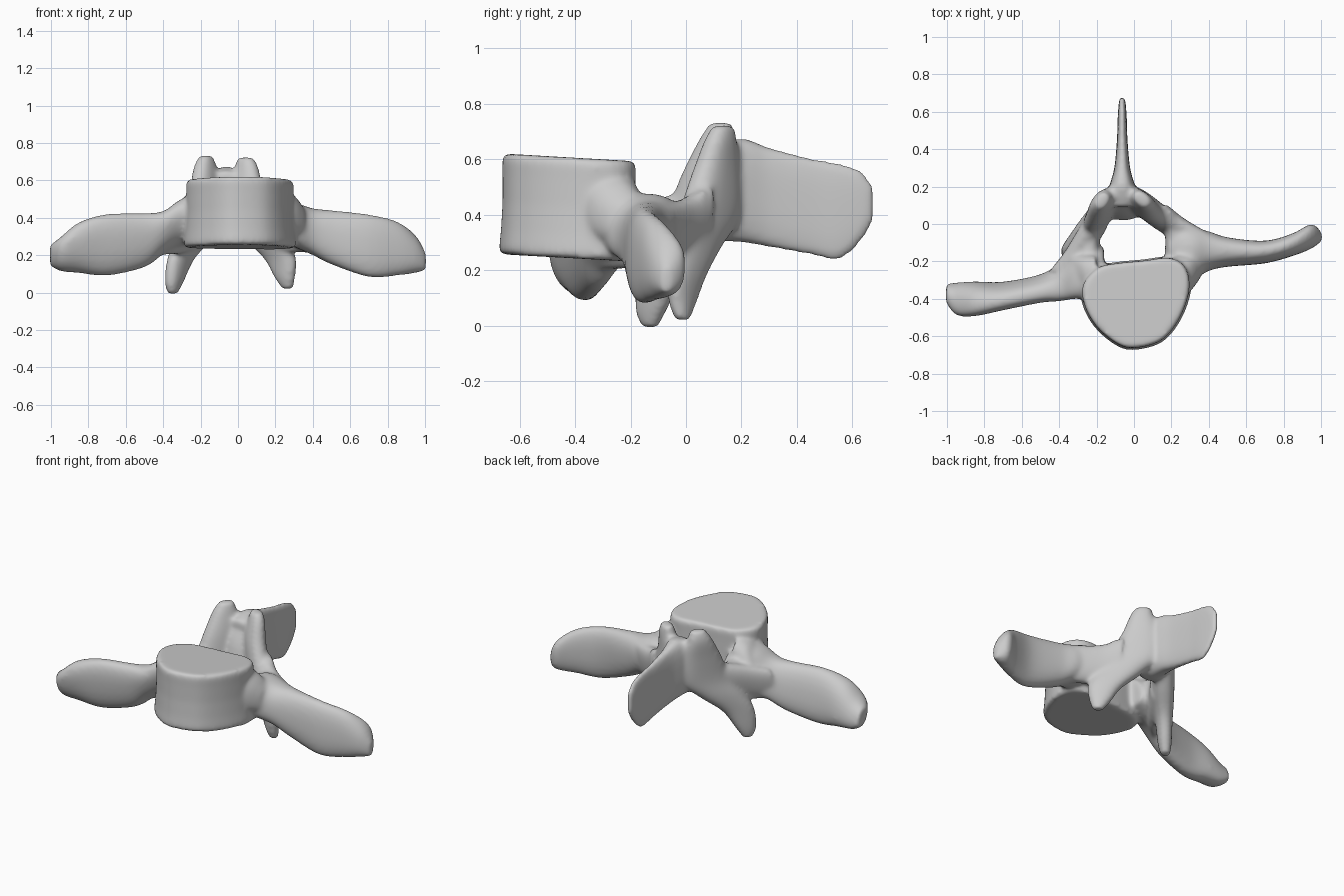
import bpy, bmesh, math
from mathutils import Vector as V

bm = bmesh.new()


def catmull(a, b, c, d, t):
    return 0.5 * (2*b + (c - a)*t + (2*a - 5*b + 4*c - d)*t*t + (3*b - a - 3*c + d)*t**3)


def skin(rings):
    """Closed tube through equal-sized rings of points."""
    vs = [[bm.verts.new(p) for p in r] for r in rings]
    n = len(vs[0])
    for r, s in zip(vs, vs[1:]):
        for i in range(n):
            bm.faces.new((r[i], r[(i+1) % n], s[(i+1) % n], s[i]))
    bm.faces.new(vs[0][::-1])
    bm.faces.new(vs[-1])


def loft(sections, power=2.4, n=24, sub=5):
    """Smooth loft; each section is (centre, half axis u, half axis v)."""
    sec = [[V(a) for a in s] for s in sections]
    sec = [sec[0]] + sec + [sec[-1]]
    smooth = []
    for i in range(1, len(sec) - 2):
        for k in range(sub):
            smooth.append([catmull(*(sec[i+j][m] for j in (-1, 0, 1, 2)), k/sub) for m in range(3)])
    smooth.append(sec[-1])
    rings = []
    for c, u, v in smooth:
        ring = []
        for k in range(n):
            a = 2*math.pi*k/n
            x, y = math.cos(a), math.sin(a)
            f = (abs(x)**power + abs(y)**power)**(-1/power)
            ring.append(c + u*x*f + v*y*f)
        rings.append(ring)
    skin(rings)


# Vertebral body: rounded heart outline, slight waist, tilted end plates
outline = [V(p) for p in [(0, -.672), (.15, -.63), (.25, -.51), (.305, -.35), (.285, -.23),
                          (.2, -.175), (.05, -.19), (-.1, -.205), (-.2, -.23), (-.28, -.32),
                          (-.275, -.43), (-.21, -.55), (-.1, -.645)]]
n = len(outline)
fine = [catmull(*(outline[(i+j) % n] for j in (-1, 0, 1, 2)), k/5) for i in range(n) for k in range(5)]
mid = V((.01, -.39))
rings = []
for z, s in [(.243, .99), (.262, 1.01), (.33, .985), (.43, .965), (.53, .965), (.585, .97), (.606, .94)]:
    rings.append([V((*(mid + (p - mid)*s), z - .055*(p.y + .41))) for p in fine])
skin(rings)

# Transverse processes: x, y, z, half depth, half height
left = [(-.16, -.22, .38, .09, .09), (-.24, -.25, .39, .13, .13), (-.32, -.265, .365, .125, .125),
        (-.4, -.31, .32, .095, .115), (-.5, -.345, .28, .07, .145), (-.7, -.385, .255, .07, .165),
        (-.85, -.4, .24, .085, .135), (-.95, -.4, .205, .08, .09), (-1.005, -.37, .2, .045, .055)]
right = [(.18, -.14, .37, .06, .07), (.25, -.16, .37, .14, .1), (.32, -.16, .355, .135, .12),
         (.4, -.145, .325, .105, .125), (.5, -.15, .295, .078, .145), (.7, -.15, .25, .06, .168),
         (.85, -.11, .235, .06, .145), (.95, -.065, .205, .065, .1), (1.005, -.07, .165, .02, .045)]
for side, tilt in ((left, -.35), (right, .1)):
    loft([((x, y, z), (0, d, 0), (0, tilt*d, h)) for x, y, z, d, h in side])

# Flares where the processes leave the body
for s, x in ((-1, -.2), (1, .22)):
    loft([((x, -.28, .43), (0, .12, 0), (0, 0, .13)),
          ((x + s*.08, -.26, .41), (0, .1, 0), (0, 0, .11)),
          ((x + s*.14, -.22, .37), (0, .06, 0), (0, 0, .07))])

# Pedicles from body to arch, and webs from arch to processes
pedicles = [[(-.235, -.32, .4, .05, .1), (-.24, -.17, .37, .055, .09), (-.235, -.06, .36, .055, .1),
             (-.2, .02, .39, .05, .11)],
            [(.22, -.32, .4, .05, .1), (.22, -.17, .36, .055, .085), (.22, -.05, .35, .055, .1),
             (.18, .04, .38, .05, .11)]]
for side in pedicles:
    loft([((x, y, z), (w, 0, 0), (0, .25*h, h)) for x, y, z, w, h in side])
webs = [[(-.19, .02, .38, .06, .13), (-.26, -.085, .345, .06, .125), (-.33, -.19, .32, .055, .115),
         (-.42, -.28, .3, .04, .1)],
        [(.14, .05, .38, .06, .13), (.22, -.015, .345, .06, .12), (.3, -.06, .33, .055, .115),
         (.4, -.1, .32, .04, .11)]]
for side, d in zip(webs, (V((-.8, .6, 0)), V((.6, .8, 0)))):
    loft([((x, y, z), d*t, (0, .2*h, h)) for x, y, z, t, h in side])

# Laminae running from upper facet peaks to lower facet tips: x, y, z, half width, half thickness
lam_left = [(-.17, .125, .732, .042, .03), (-.175, .115, .67, .075, .05), (-.17, .09, .55, .12, .06),
            (-.175, .06, .4, .16, .065), (-.235, -.015, .29, .14, .065), (-.305, -.09, .18, .1, .05),
            (-.34, -.125, .06, .065, .04), (-.35, -.13, -.008, .03, .025)]
lam_right = [(.04, .135, .722, .047, .03), (.045, .125, .67, .07, .045), (.04, .11, .55, .115, .06),
             (.075, .085, .4, .16, .065), (.15, .03, .29, .14, .062), (.225, 0, .18, .1, .048),
             (.25, -.012, .08, .062, .037), (.265, -.012, .02, .03, .025)]
for side, d in ((lam_left, V((.58, .8, 0))), (lam_right, V((-.78, .62, 0)))):
    across = V((-d.y, d.x, 0))
    loft([((x, y, z), d*w, across*t) for x, y, z, w, t in side])

# Roof of the arch, leaning back as it rises
loft([((-.055, .08, .31), (.06, 0, 0), (0, .04, 0)),
      ((-.055, .09, .38), (.1, 0, 0), (0, .07, 0)),
      ((-.06, .12, .5), (.1, 0, 0), (0, .075, 0)),
      ((-.065, .155, .6), (.09, 0, 0), (0, .06, 0)),
      ((-.065, .17, .66), (.06, 0, 0), (0, .035, 0))])

# Spinous process: y, z, half width, half height
spine = [(.09, .475, .08, .17), (.2, .488, .068, .187), (.3, .463, .042, .18), (.45, .43, .028, .175),
         (.55, .412, .025, .175), (.63, .43, .02, .13), (.678, .44, .014, .06)]
loft([((-.063, y, z), (w, 0, 0), (0, 0, h)) for y, z, w, h in spine], power=3)

bmesh.ops.recalc_face_normals(bm, faces=bm.faces)
mesh = bpy.data.meshes.new("vertebra")
bm.to_mesh(mesh)
bm.free()
bone = bpy.data.objects.new("vertebra", mesh)
bpy.context.collection.objects.link(bone)

# Fuse the parts into one skin and soften the joins
fuse = bone.modifiers.new("fuse", 'REMESH')
fuse.mode = 'VOXEL'
fuse.voxel_size = .011
fuse.use_smooth_shade = True
soften = bone.modifiers.new("soften", 'SMOOTH')
soften.factor = .5
soften.iterations = 15
